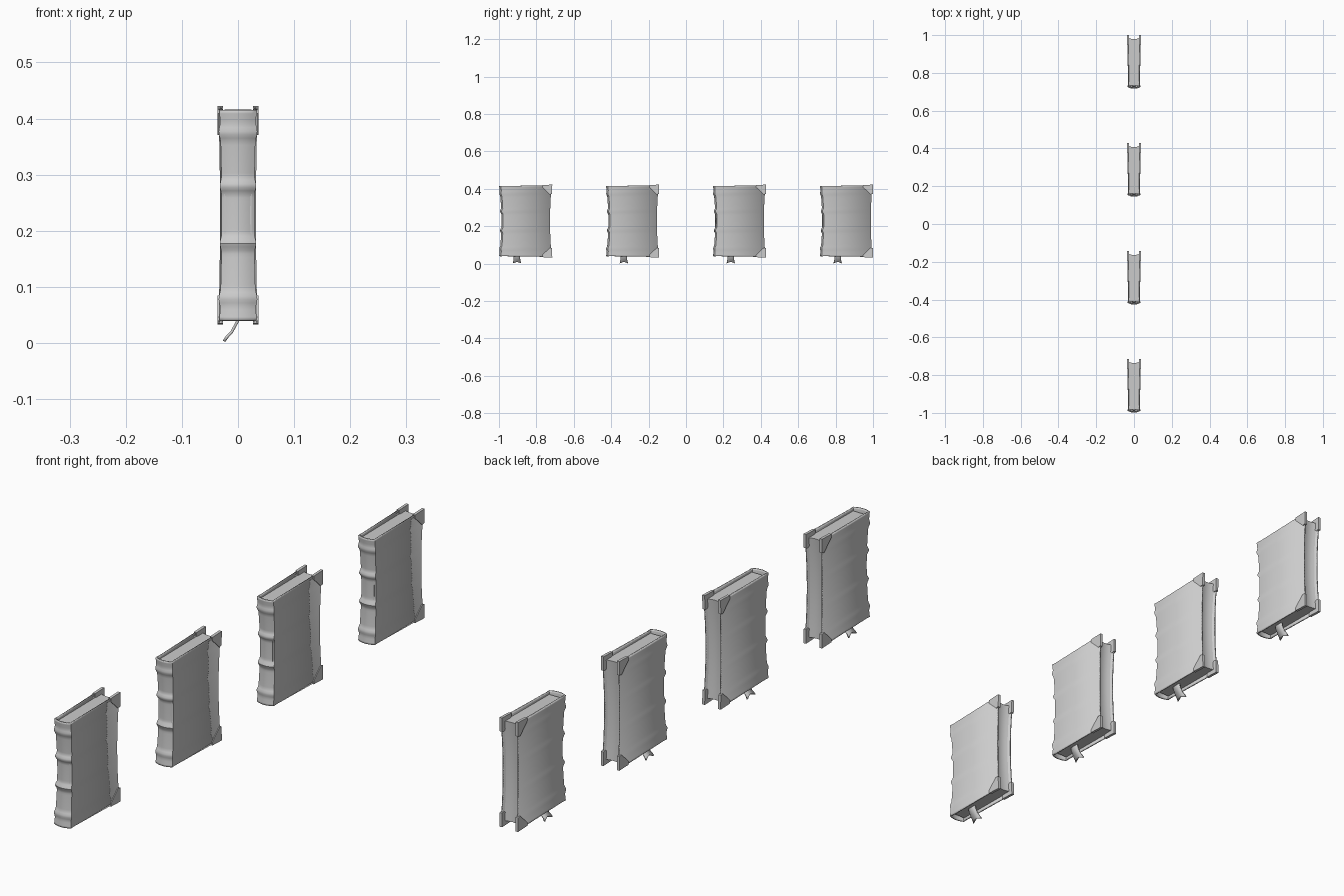
import bpy, math

if "Cube" in bpy.data.objects:
    bpy.data.objects.remove(bpy.data.objects["Cube"])

Z0, Z1, DEPTH = 0.04, 0.415, 0.285
ZM = (Z0 + Z1) / 2
BANDS = (0.375, 0.28, 0.178, 0.08)


def mid(z):
    # 1 at half height, 0 at the top and bottom edges
    return max(0, 1 - ((z - ZM) / (ZM - Z0)) ** 2)


def bump(z):
    d = min(abs(z - b) for b in BANDS)
    return 0.5 + 0.5 * math.cos(math.pi * d / 0.017) if d < 0.017 else 0


def loft(rows, caps=False, closed=False):
    # skin equal-length rows of points into a mesh
    n = len(rows[0])
    verts = [p for r in rows for p in r]
    faces = []
    for i in range(len(rows) - 1):
        for j in range(n if closed else n - 1):
            k = (j + 1) % n
            faces.append((i * n + j, i * n + k, (i + 1) * n + k, (i + 1) * n + j))
    if caps:
        faces.append(tuple(reversed(range(n))))
        faces.append(tuple(range(len(verts) - n, len(verts))))
    return verts, faces


def make(name, geo, y, solid=0, offset=-1):
    me = bpy.data.meshes.new(name)
    me.from_pydata(geo[0], [], geo[1])
    ob = bpy.data.objects.new(name, me)
    bpy.context.collection.objects.link(ob)
    ob.location.y = y
    bpy.ops.object.select_all(action='DESELECT')
    bpy.context.view_layer.objects.active = ob
    ob.select_set(True)
    bpy.ops.object.mode_set(mode='EDIT')
    bpy.ops.mesh.select_all(action='SELECT')
    if not solid:
        bpy.ops.mesh.normals_make_consistent(inside=False)
    bpy.ops.object.mode_set(mode='OBJECT')
    bpy.ops.object.shade_smooth_by_angle(angle=math.radians(35))
    if solid:
        m = ob.modifiers.new("thickness", 'SOLIDIFY')
        m.thickness, m.offset = solid, offset
    return ob


def cover_row(z):
    # U-shaped section: left board, rounded spine, right board
    m, b = mid(z), bump(z)
    w = 0.033 - 0.004 * m + 0.003 * b
    ys = 0.012 * m - 0.007 * b * min(1, m * 1.5) + 0.001
    wf, yf = 0.035 - 0.003 * m, DEPTH - 0.003 - 0.009 * m
    s = (z - ZM) / (ZM - Z0)
    right = [(0.032 - 0.003 * m, 0.030, z), (wf, yf, z + 0.004 * s)]
    spine = []
    for i in range(9):
        t = -1 + i / 4
        spine.append((w * t, ys + 0.009 * t * t, z))
    return [(-x, y, q) for x, y, q in reversed(right)] + spine + right


def page_row(z):
    # page block with a hollow fore edge
    m = mid(z)
    w, wf, yf = 0.027 - 0.003 * m, 0.030 - 0.003 * m, DEPTH - 0.014 - 0.010 * m
    pts = [(-w, 0.018, z), (w, 0.018, z)]
    for i in range(7):
        t = 1 - i / 3
        pts.append((wf * t, yf - 0.006 * (1 - t * t), z))
    return pts


def corner(side, up):
    # blunt triangular corner guard around a board corner
    e = ZM + up * 0.195
    outline = [(0.232, e - up * 0.002), (DEPTH, e), (DEPTH - 0.001, e - up * 0.05),
               (0.272, e - up * 0.052), (0.232, e - up * 0.014)]
    rows = [[(side * x, y, z) for y, z in outline] for x in (0.0265, 0.0365)]
    return loft(rows, caps=True, closed=True)


# ribbon path (x, z, half width), ending in a forked tip
ribbon = []
for x, z, h in ((0.002, 0.06, 0.017), (0.0, 0.04, 0.017), (-0.011, 0.02, 0.018),
                (-0.019, 0.012, 0.020), (-0.025, 0.003, 0.022)):
    tip = x < -0.024
    ribbon.append([(x, 0.096 - h, z),
                   (x + (0.006 if tip else 0), 0.096, z + (0.008 if tip else 0)),
                   (x, 0.096 + h, z)])

cover_z = [Z0 + (Z1 - Z0) * i / 60 for i in range(61)]
page_z = [0.05 + 0.355 * i / 12 for i in range(13)]

# four books in a row
for k in range(4):
    y = -1 + k * (2 - DEPTH) / 3
    make(f"cover_{k+1}", loft([cover_row(z) for z in cover_z]), y, 0.005)
    make(f"pages_{k+1}", loft([page_row(z) for z in page_z], True, True), y)
    make(f"bookmark_{k+1}", loft(ribbon), y, 0.005, 0)
    for side in (-1, 1):
        for up in (-1, 1):
            make(f"corner_guard_{k+1}", corner(side, up), y)
